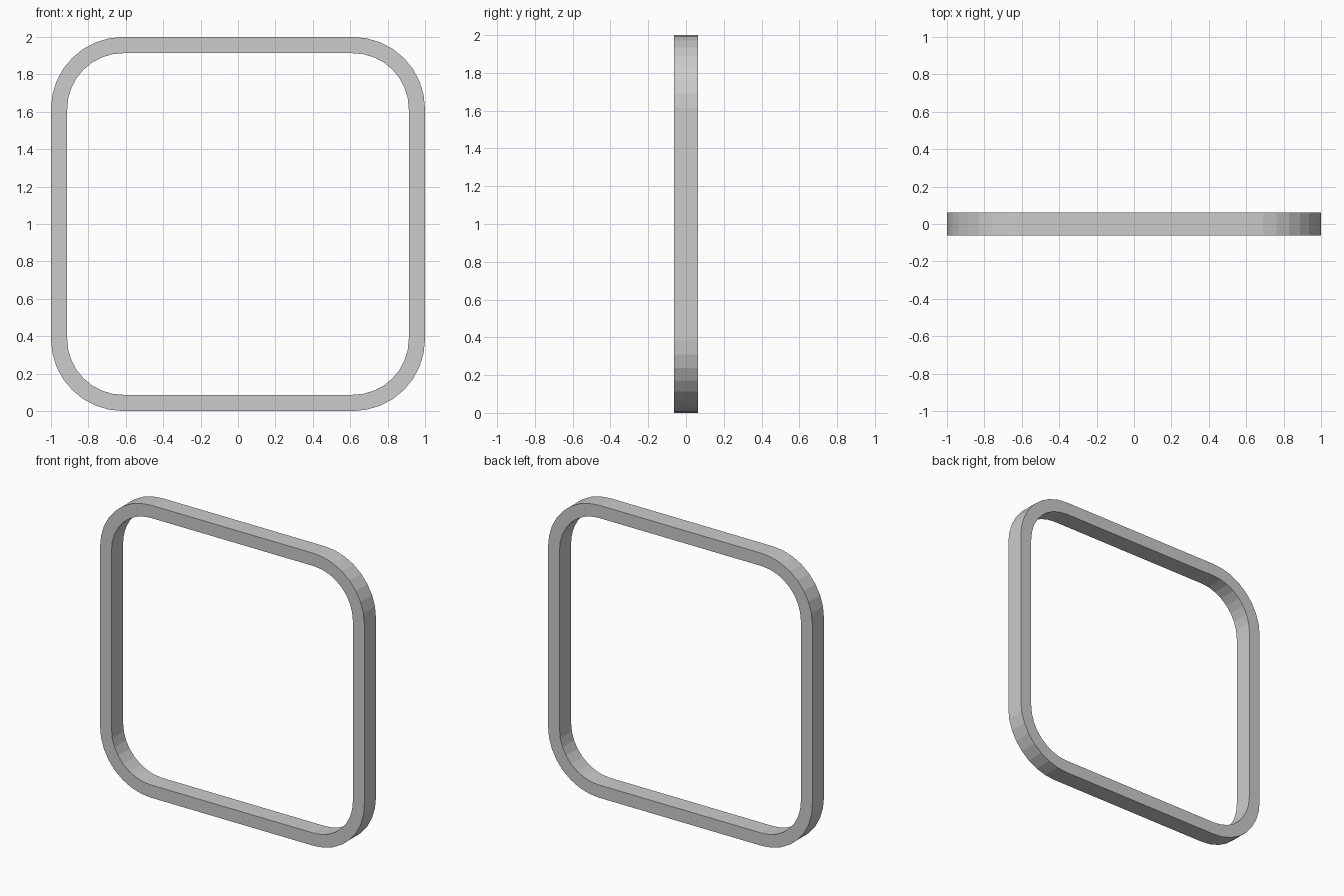
import bpy, bmesh
from math import sin, cos, pi

if "Cube" in bpy.data.objects:
    bpy.data.objects.remove(bpy.data.objects["Cube"])

HALF_DEPTH = 0.0625
WALL = 0.087
RADIUS = 0.385
SEGMENTS = 8


def rounded_square(half, radius):
    """Outline in x/z, centred on z = 1."""
    c = half - radius
    pts = []
    for q, (sx, sz) in enumerate([(1, 1), (-1, 1), (-1, -1), (1, -1)]):
        for i in range(SEGMENTS + 1):
            a = (q + i / SEGMENTS) * pi / 2
            pts.append((sx * c + radius * cos(a), 1 + sz * c + radius * sin(a)))
    return pts


# Four edge loops: outer front, outer back, inner back, inner front
outer = rounded_square(1.0, RADIUS)
inner = rounded_square(1.0 - WALL, RADIUS - WALL)
bm = bmesh.new()
loops = [[bm.verts.new((x, y, z)) for x, z in outline]
         for outline, y in ((outer, -HALF_DEPTH), (outer, HALF_DEPTH),
                            (inner, HALF_DEPTH), (inner, -HALF_DEPTH))]
n = len(outer)
for k in range(4):
    a, b = loops[k], loops[(k + 1) % 4]
    for i in range(n):
        j = (i + 1) % n
        bm.faces.new((a[i], a[j], b[j], b[i]))
bmesh.ops.recalc_face_normals(bm, faces=bm.faces)

# Rounded square frame, flat shaded
mesh = bpy.data.meshes.new("rounded_square_frame")
bm.to_mesh(mesh)
bm.free()
frame = bpy.data.objects.new("rounded_square_frame", mesh)
bpy.context.collection.objects.link(frame)
